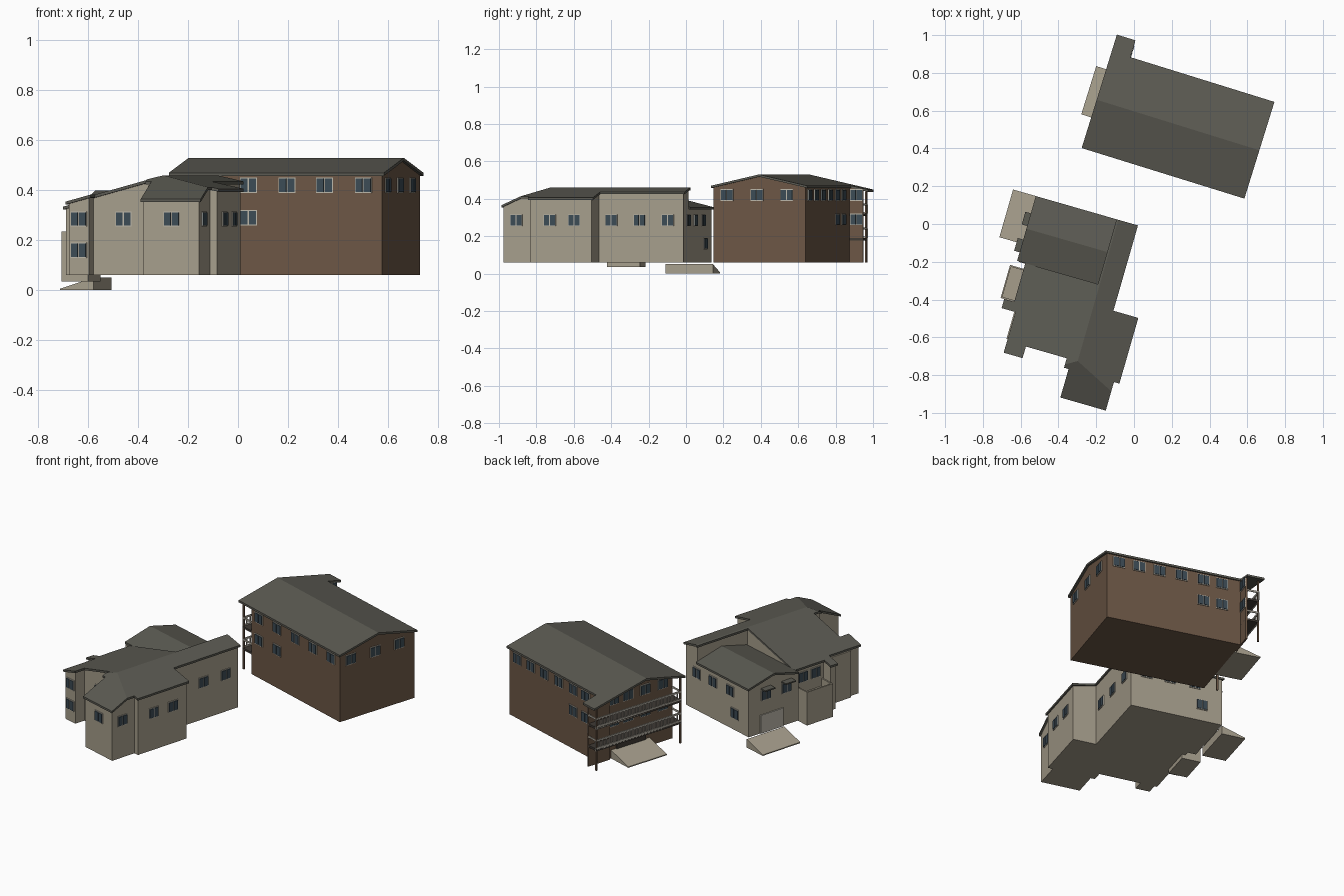
import bpy, bmesh
from math import radians
from mathutils import Matrix, Vector

cube = bpy.data.objects.get("Cube")
if cube:
    bpy.data.objects.remove(cube)


def material(name, rgb):
    m = bpy.data.materials.new(name)
    m.use_nodes = True
    m.diffuse_color = (*rgb, 1)
    bsdf = next(n for n in m.node_tree.nodes if n.type == "BSDF_PRINCIPLED")
    bsdf.inputs["Base Color"].default_value = (*rgb, 1)
    bsdf.inputs["Roughness"].default_value = 0.9
    return m


CREAM = material("cream render", (0.38, 0.34, 0.26))
BROWN = material("brown brick", (0.15, 0.095, 0.06))
ROOF = material("grey roofing", (0.105, 0.103, 0.085))
GLASS = material("blue grey glass", (0.045, 0.07, 0.09))
FRAME = material("pale frames", (0.5, 0.47, 0.4))
DARK = material("dark timber", (0.05, 0.042, 0.035))


def site(x, y, degrees):
    return Matrix.Translation((x, y, 0)) @ Matrix.Rotation(radians(degrees), 4, "Z")


# Each house has its own turned frame; its origin is the north or south west eave corner
CREAM_SITE = site(-0.52, 0.148, -16.05)
BROWN_SITE = site(-0.277, 0.402, -17.25)
BASE, THICK = 0.06, 0.012


def finish(bm, name, mat, frame):
    bmesh.ops.recalc_face_normals(bm, faces=bm.faces)
    me = bpy.data.meshes.new(name)
    bm.to_mesh(me)
    bm.free()
    me.transform(frame)
    me.materials.append(mat)
    ob = bpy.data.objects.new(name, me)
    bpy.context.scene.collection.objects.link(ob)
    return ob


def add_box(bm, u0, u1, v0, v1, z0, z1):
    verts = bmesh.ops.create_cube(bm, size=1)["verts"]
    for v in verts:
        v.co = ((u0, u1)[v.co.x > 0], (v0, v1)[v.co.y > 0], (z0, z1)[v.co.z > 0])
    return verts


def boxes(name, mat, frame, items):
    bm = bmesh.new()
    for item in items:
        add_box(bm, *item)
    return finish(bm, name, mat, frame)


def sloped_box(rect, planes, drop):
    """Box over a rectangle, trimmed under planes z = h + a*u + b*v."""
    bm = bmesh.new()
    add_box(bm, *rect, BASE, 1)
    for h, a, b in planes:
        bmesh.ops.bisect_plane(bm, geom=bm.verts[:] + bm.edges[:] + bm.faces[:],
                               plane_co=(0, 0, h - drop), plane_no=Vector((-a, -b, 1)).normalized(),
                               clear_outer=True)
        bmesh.ops.holes_fill(bm, edges=bm.edges[:], sides=0)
    bmesh.ops.recalc_face_normals(bm, faces=bm.faces)
    return bm


def merge(parts, name, mat, frame):
    whole = bmesh.new()
    for bm in parts:
        me = bpy.data.meshes.new("piece")
        bm.to_mesh(me)
        bm.free()
        whole.from_mesh(me)
        bpy.data.meshes.remove(me)
    return finish(whole, name, mat, frame)


def walls(name, mat, frame, rects, planes):
    merge([sloped_box(r, planes, THICK) for r in rects], name, mat, frame)


def roof(name, frame, rects, planes):
    parts = []
    for r in rects:
        bm = sloped_box(r, planes, 0)
        bm.normal_update()
        bmesh.ops.delete(bm, geom=[f for f in bm.faces if f.normal.z < 0.3], context="FACES")
        new = bmesh.ops.extrude_face_region(bm, geom=bm.faces[:], use_keep_orig=True)["geom"]
        low = [g for g in new if isinstance(g, bmesh.types.BMVert)]
        bmesh.ops.translate(bm, verts=low, vec=(0, 0, -THICK))
        parts.append(bm)
    merge(parts, name, ROOF, frame)


def windows(name, frame, items, w=0.07, h=0.062):
    """Items are (side, wall position, place along wall, middle height)."""
    frames, panes = [], []

    def plate(side, pos, a0, a1, z0, z1, t):
        d0, d1 = (pos - 0.002, pos + t) if side in "EN" else (pos - t, pos + 0.002)
        return (d0, d1, a0, a1, z0, z1) if side in "EW" else (a0, a1, d0, d1, z0, z1)

    for side, pos, mid, z in items:
        frames.append(plate(side, pos, mid - w / 2, mid + w / 2, z - h / 2, z + h / 2, 0.004))
        for s in (-1, 1):
            c = mid + s * w / 4
            panes.append(plate(side, pos, c - w / 4 + 0.003, c + w / 4 - 0.003,
                               z - h / 2 + 0.004, z + h / 2 - 0.004, 0.007))
    boxes(name + "_frames", FRAME, frame, frames)
    boxes(name + "_glass", GLASS, frame, panes)


def ramp(name, frame, u0, u1, v0, v1, z0, z_low, z_high):
    bm = bmesh.new()
    for v in add_box(bm, u0, u1, v0, v1, z0, z_high):
        if v.co.x == min(u0, u1) or abs(v.co.x - u0) < 1e-5:
            v.co.z = min(v.co.z, z_low)
    finish(bm, name, CREAM, frame)


# Brown house: gabled hall with a narrow wing wall beside the balconies
brown_planes = [(0.47, 0, 0.224), (0.59, 0, -0.224)]
walls("brown_house_walls", BROWN, BROWN_SITE,
      [(0.1, 0.89, 0.01, 0.525), (0.09, 0.1, 0.45, 0.6)], brown_planes)
roof("brown_house_roof", BROWN_SITE, [(0, 0.902, 0, 0.536), (0, 0.103, 0.536, 0.629)], brown_planes)
HIGH, MID = 0.42, 0.29
wins = [("S", 0.01, u, HIGH) for u in (0.17, 0.332, 0.494, 0.651, 0.813)]
wins += [("S", 0.01, u, MID) for u in (0.17, 0.332)]
wins += [("E", 0.89, v, HIGH) for v in (0.085, 0.253, 0.42)]
wins += [("N", 0.525, u, HIGH) for u in (0.21, 0.32, 0.45, 0.58, 0.7, 0.82)]
wins += [("N", 0.525, u, MID) for u in (0.21, 0.32)]
wins += [("E", 0.1, 0.565, z) for z in (HIGH, MID)]
wins += [("W", 0.1, v, z) for v in (0.08, 0.2, 0.32, 0.42) for z in (HIGH - 0.01, MID - 0.01)]
windows("brown_house_windows", BROWN_SITE, wins)

# Balconies with rails, balusters and posts
rails, decks = [], []
for z in (0.19, 0.32):
    decks.append((0.02, 0.1, 0.01, 0.6, z - 0.012, z))
    rails.append((0.02, 0.027, 0.01, 0.6, z + 0.045, z + 0.055))
    rails.append((0.02, 0.027, 0.01, 0.6, z - 0.013, z + 0.008))
    rails += [(0.02, 0.1, v, v + 0.006, z + 0.045, z + 0.055) for v in (0.01, 0.594)]
    rails += [(0.021, 0.026, 0.01 + i * 0.0245, 0.016 + i * 0.0245, z, z + 0.05) for i in range(25)]
boxes("balcony_decks", DARK, BROWN_SITE, decks)
boxes("balcony_rails", FRAME, BROWN_SITE, rails)
boxes("balcony_posts", BROWN, BROWN_SITE,
      [(0.02, 0.03, v, v + 0.01, BASE, 0.46 if v < 0.5 else 0.44) for v in (0.012, 0.59)])
boxes("brown_house_doors", DARK, BROWN_SITE, [(0.094, 0.102, 0.2, 0.4, 0.1, 0.17)])
ramp("brown_house_ramp", BROWN_SITE, -0.055, 0.1, 0.17, 0.437, BASE, 0.066, 0.11)

# Cream house: stepped plan under one ridged roof, hipped to the south
cream_planes = [(0.337, 0.27, 0), (0.56, -0.22, 0), (0.81, 0, 0.45)]
walls("cream_house_walls", CREAM, CREAM_SITE, [
    (0.455, 0.553, -0.4, -0.01), (0.06, 0.553, -0.77, -0.36), (0.076, 0.16, -0.834, -0.7),
    (0.405, 0.553, -0.83, -0.7), (0.5, 0.69, -0.822, -0.48), (0.43, 0.66, -0.979, -0.75),
    (0, 0.1, -0.612, -0.575)], cream_planes)
roof("cream_house_roof", CREAM_SITE, [
    (0.445, 0.563, -0.357, 0), (0.045, 0.563, -0.62, -0.357), (0.066, 0.563, -0.78, -0.62),
    (0.066, 0.17, -0.844, -0.78), (0.395, 0.563, -0.832, -0.78), (0.563, 0.7, -0.832, -0.47),
    (0.42, 0.67, -0.989, -0.832), (-0.01, 0.045, -0.62, -0.57)], cream_planes)

# Low gabled block at the north west
low_planes = [(0.355, 0, -0.25), (0.445, 0, 0.25)]
walls("low_block_walls", CREAM, CREAM_SITE, [(0.01, 0.47, -0.36, -0.01)], low_planes)
roof("low_block_roof", CREAM_SITE, [(0, 0.455, -0.357, 0)], low_planes)
boxes("low_block_awnings", ROOF, CREAM_SITE,
      [(-0.03, 0.01, v, v + 0.07, 0.322, 0.33) for v in (-0.165, -0.31)])
boxes("low_block_door", FRAME, CREAM_SITE, [(0.004, 0.012, -0.25, -0.09, BASE, 0.17)])

Z = 0.285
wins = [("E", 0.553, v, Z) for v in (-0.096, -0.253, -0.41)]
wins += [("E", 0.69, v, Z) for v in (-0.577, -0.713)]
wins += [("E", 0.66, -0.908, Z), ("S", -0.979, 0.547, Z), ("S", -0.77, 0.286, Z)]
wins += [("N", -0.01, u, Z) for u in (0.17, 0.32, 0.46)] + [("N", -0.01, 0.13, 0.16)]
wins += [("W", 0.01, v, Z) for v in (-0.13, -0.275)]
wins += [("W", 0.06, v, Z) for v in (-0.43, -0.52)]
wins += [(s, p, a, z) for s, p, a in (("W", 0.076, -0.73), ("S", -0.834, 0.118)) for z in (Z, 0.16)]
windows("cream_house_windows", CREAM_SITE, wins, w=0.066)

# Raised porch with parapet, and the entrance ramp
boxes("porch", CREAM, CREAM_SITE, [
    (-0.03, 0.08, -0.57, -0.388, 0.035, 0.19), (-0.03, -0.022, -0.57, -0.388, 0.18, 0.235),
    (-0.03, 0.08, -0.57, -0.562, 0.18, 0.235), (-0.03, 0.08, -0.396, -0.388, 0.18, 0.235)])
ramp("cream_house_ramp", CREAM_SITE, -0.125, 0.015, -0.263, 0, 0, 0.006, 0.05)
